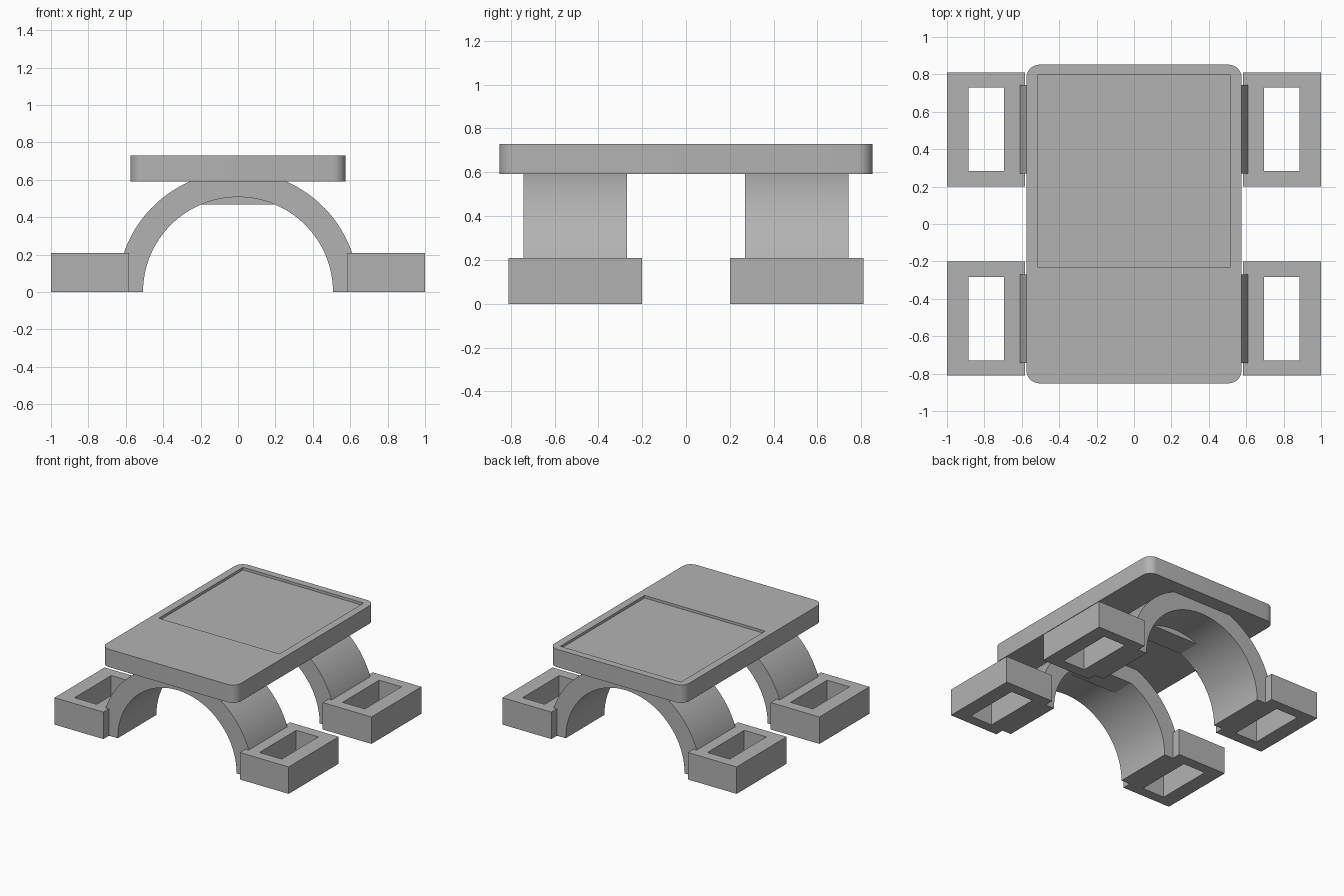
import bpy, bmesh, math

if "Cube" in bpy.data.objects:
    bpy.data.objects.remove(bpy.data.objects["Cube"], do_unlink=True)

grey = bpy.data.materials.new("plain grey")
grey.use_nodes = True
GREY = (0.45, 0.45, 0.45, 1)
grey.diffuse_color = GREY
grey.node_tree.nodes["Principled BSDF"].inputs["Base Color"].default_value = GREY


def prism(name, profile, axis, start, end):
    """Extrude a closed outline along z (outline in x, y) or along y (outline in x, z)."""
    def place(a, b, d):
        return (a, b, d) if axis == "z" else (a, d, b)
    bm = bmesh.new()
    face = bm.faces.new([bm.verts.new(place(a, b, start)) for a, b in profile])
    made = bmesh.ops.extrude_face_region(bm, geom=[face])["geom"]
    moved = [v for v in made if isinstance(v, bmesh.types.BMVert)]
    bmesh.ops.translate(bm, verts=moved, vec=place(0, 0, end - start))
    bmesh.ops.recalc_face_normals(bm, faces=bm.faces)
    mesh = bpy.data.meshes.new(name)
    bm.to_mesh(mesh)
    bm.free()
    mesh.materials.append(grey)
    obj = bpy.data.objects.new(name, mesh)
    bpy.context.collection.objects.link(obj)
    return obj


def box(name, x0, x1, y0, y1, z0, z1):
    return prism(name, [(x0, y0), (x1, y0), (x1, y1), (x0, y1)], "z", z0, z1)


def activate(obj):
    bpy.ops.object.select_all(action="DESELECT")
    obj.select_set(True)
    bpy.context.view_layer.objects.active = obj


def cut(obj, cutter):
    activate(obj)
    mod = obj.modifiers.new("cut", "BOOLEAN")
    mod.operation, mod.solver, mod.object = "DIFFERENCE", "EXACT", cutter
    bpy.ops.object.modifier_apply(modifier=mod.name)
    bpy.data.objects.remove(cutter, do_unlink=True)


def smooth(obj):
    activate(obj)
    bpy.ops.object.shade_smooth_by_angle(angle=math.radians(30))


def arc(cx, cy, r, a0, a1, steps):
    angles = [math.radians(a0 + (a1 - a0) * i / steps) for i in range(steps + 1)]
    return [(cx + r * math.cos(a), cy + r * math.sin(a)) for a in angles]


# Table plate with rounded corners and a shallow recess in its top
HX, HY, R = 0.575, 0.852, 0.07
corners = [(1, 1, 0), (-1, 1, 90), (-1, -1, 180), (1, -1, 270)]
outline = [p for sx, sy, a in corners
           for p in arc(sx * (HX - R), sy * (HY - R), R, a, a + 90, 8)]
plate = prism("top_plate", outline, "z", 0.592, 0.73)
cut(plate, box("recess_cutter", -0.515, 0.515, -0.23, 0.797, 0.71, 0.8))
smooth(plate)

# Front and back arches, each with a flat filler block under its crown
INNER, OUTER = 0.508, 0.645
lift = 0.6
crown = math.degrees(math.asin(lift / OUTER))
for label, s in (("front", -1), ("back", 1)):
    ring = (arc(0, 0, OUTER, 0, crown, 28) + arc(0, 0, OUTER, 180 - crown, 180, 28)
            + arc(0, 0, INNER, 180, 0, 64))
    arch = prism(label + "_arch", ring, "y", s * 0.27, s * 0.742)
    smooth(arch)
    low = math.degrees(math.asin(0.467 / INNER))
    prism(label + "_crown_filler", arc(0, 0, INNER, low, 180 - low, 16), "y",
          s * 0.27, s * 0.45)

    # Foot blocks with a rectangular opening right through
    for side, t in (("left", 1), ("right", -1)):
        xs = sorted((t * 0.583, t * 1.0))
        ys = sorted((s * 0.2, s * 0.81))
        foot = box(f"{label}_{side}_foot", *xs, *ys, 0, 0.208)
        hx = sorted((t * 0.695, t * 0.885))
        hy = sorted((s * 0.283, s * 0.73))
        cut(foot, box("foot_cutter", *hx, *hy, -0.1, 0.4))
